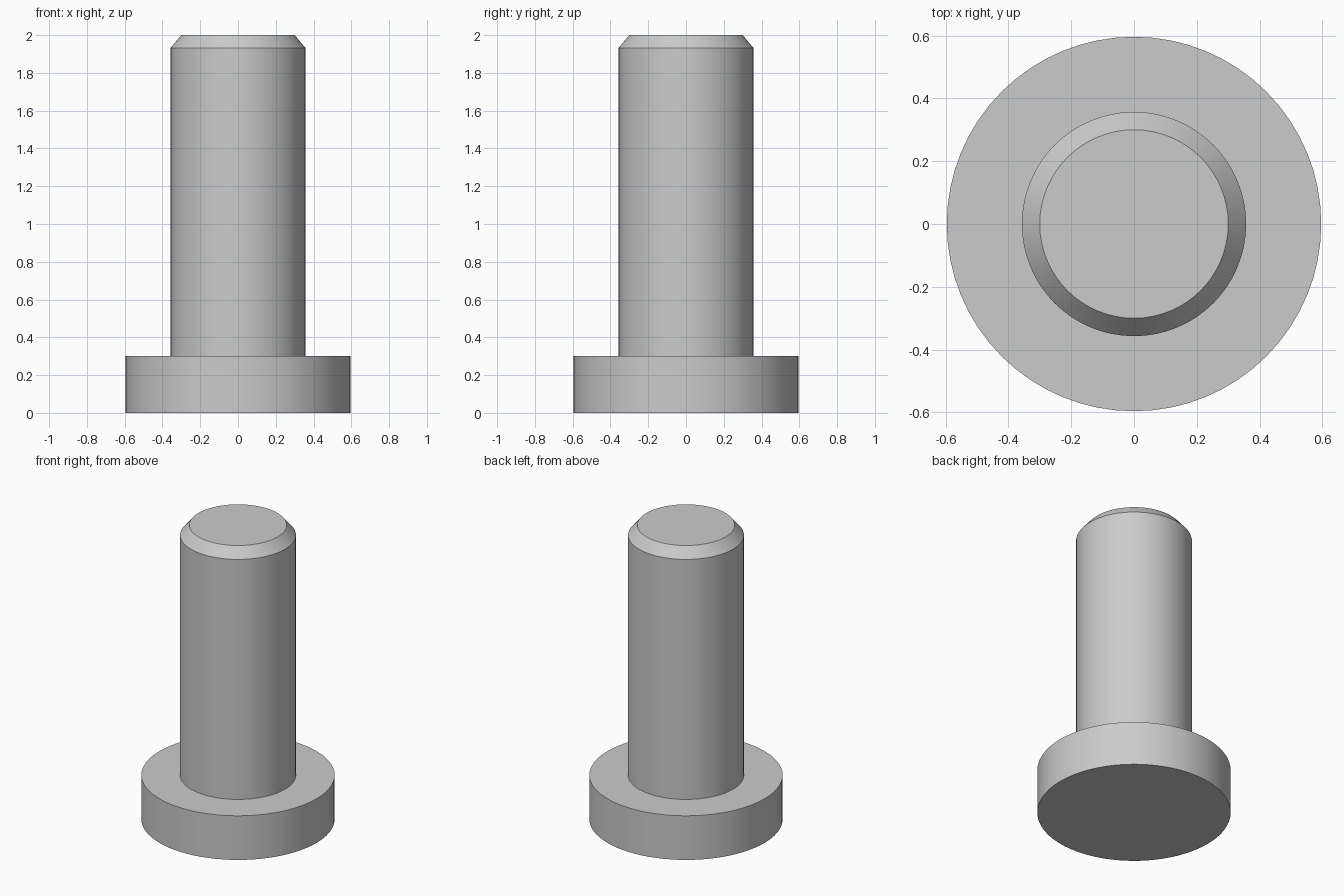
import bpy, bmesh, math

cube = bpy.data.objects.get("Cube")
if cube:
    bpy.data.objects.remove(cube, do_unlink=True)

SIDES = 64

# Plain grey metal
steel = bpy.data.materials.new("grey steel")
steel.use_nodes = True
colour = (0.6, 0.6, 0.6, 1)
steel.diffuse_color = colour
steel.node_tree.nodes["Principled BSDF"].inputs["Base Color"].default_value = colour

# Radius and height, from the underside of the head to the chamfered tip
profile = [(0.596, 0), (0.596, 0.3), (0.357, 0.3), (0.357, 1.932), (0.3, 2)]


def lathe(name, points, material):
    bm = bmesh.new()
    rings = [[bm.verts.new((r * math.cos(math.tau * i / SIDES),
                            r * math.sin(math.tau * i / SIDES), z))
              for i in range(SIDES)] for r, z in points]
    for low, high in zip(rings, rings[1:]):
        for i in range(SIDES):
            j = (i + 1) % SIDES
            bm.faces.new((low[i], low[j], high[j], high[i]))
    bm.faces.new(rings[0][::-1])
    bm.faces.new(rings[-1])
    mesh = bpy.data.meshes.new(name)
    bm.to_mesh(mesh)
    bm.free()
    mesh.materials.append(material)
    obj = bpy.data.objects.new(name, mesh)
    bpy.context.collection.objects.link(obj)
    return obj


# Headed pin: flat round head, shaft and chamfered tip in one turned body
pin = lathe("headed_pin", profile, steel)
bpy.ops.object.select_all(action="DESELECT")
pin.select_set(True)
bpy.context.view_layer.objects.active = pin
bpy.ops.object.shade_smooth_by_angle(angle=math.radians(30))
